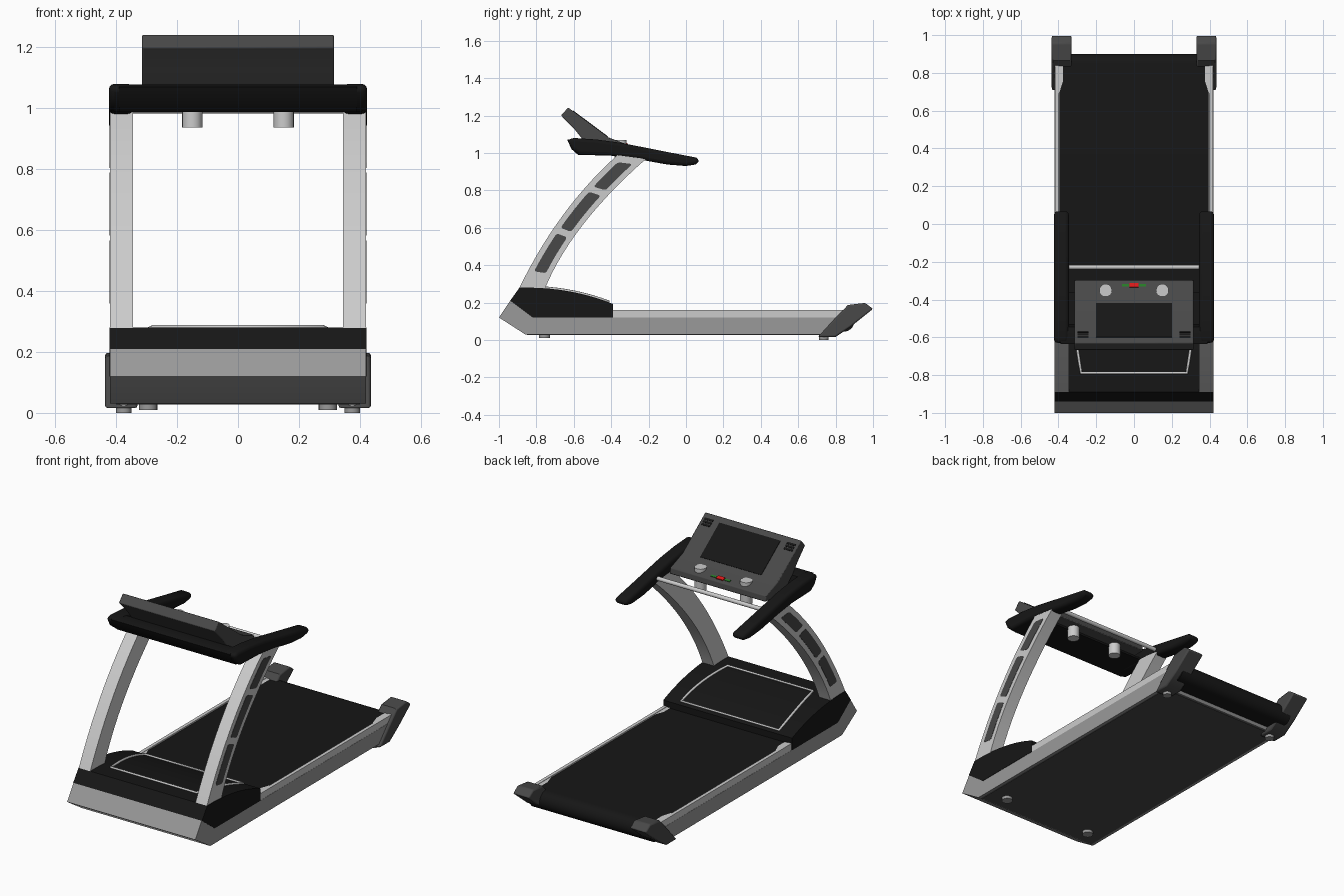
import bpy, bmesh, math
from mathutils import Vector, Matrix

if "Cube" in bpy.data.objects:
    bpy.data.objects.remove(bpy.data.objects["Cube"])


def mat(name, v, rgb=None):
    m = bpy.data.materials.new(name)
    m.diffuse_color = (*(rgb or (v, v, v)), 1)
    m.use_nodes = True
    m.node_tree.nodes["Principled BSDF"].inputs["Base Color"].default_value = m.diffuse_color
    return m


BLACK = mat("black", 0.008)
DARK = mat("dark_grey", 0.065)
FRAME = mat("frame_grey", 0.32)
SILVER = mat("silver", 0.6)
RED = mat("red", 0, (0.7, 0.01, 0.01))
GREEN = mat("green", 0, (0.02, 0.2, 0.02))


def finish(name, bm, material, mirror=False, bevel=0, segs=3):
    bmesh.ops.recalc_face_normals(bm, faces=bm.faces)
    me = bpy.data.meshes.new(name)
    bm.to_mesh(me)
    bm.free()
    me.materials.append(material)
    ob = bpy.data.objects.new(name, me)
    bpy.context.collection.objects.link(ob)
    bpy.context.view_layer.objects.active = ob
    ob.select_set(True)
    bpy.ops.object.shade_smooth_by_angle(angle=math.radians(35))
    ob.select_set(False)
    if bevel:
        b = ob.modifiers.new("Bevel", 'BEVEL')
        b.width, b.segments, b.limit_method = bevel, segs, 'ANGLE'
        b.angle_limit = math.radians(40)
    if mirror:
        ob.modifiers.new("Mirror", 'MIRROR')
    return ob


def prism(name, profile, x0, x1, material, **kw):
    """Extrude a (y, z) side profile from x0 to x1."""
    bm = bmesh.new()
    f = bm.faces.new([bm.verts.new((x0, y, z)) for y, z in profile])
    r = bmesh.ops.extrude_face_region(bm, geom=[f])
    vs = [v for v in r["geom"] if isinstance(v, bmesh.types.BMVert)]
    bmesh.ops.translate(bm, verts=vs, vec=(x1 - x0, 0, 0))
    return finish(name, bm, material, **kw)


def box(name, loc, size, material, tilt=0, **kw):
    bm = bmesh.new()
    m = Matrix.Translation(loc) @ Matrix.Rotation(tilt, 4, 'X') @ Matrix.Diagonal((*size, 1))
    bmesh.ops.create_cube(bm, size=1, matrix=m)
    return finish(name, bm, material, **kw)


def cyl(name, loc, r, depth, material, axis='Z', **kw):
    bm = bmesh.new()
    rot = Matrix.Rotation(math.pi / 2, 4, 'Y') if axis == 'X' else Matrix()
    bmesh.ops.create_cone(bm, cap_ends=True, segments=24, radius1=r, radius2=r,
                          depth=depth, matrix=Matrix.Translation(loc) @ rot)
    return finish(name, bm, material, **kw)


def bez(p, t):
    a, b, c = map(Vector, p)
    return (1 - t) ** 2 * a + 2 * t * (1 - t) * b + t * t * c


# base frame
prism("base_frame", [(-1, .12), (-.86, .03), (.76, .03), (.82, .12), (-.82, .12), (-.94, .21)],
      -.42, .42, FRAME)
box("bottom_pan", (0, -.05, .029), (.8, 1.6, .004), DARK)

# running belt with rounded rear roller
arc = [(.845 + .055 * math.cos(a), .1 + .055 * math.sin(a))
       for a in [math.radians(-90 + 15 * i) for i in range(13)]]
prism("running_belt", [(-.5, .045)] + arc + [(-.5, .155)], -.395, .395, BLACK)

# side rails and their tapered ends
box("side_rail", (.409, .22, .139), (.02, 1.25, .042), SILVER, mirror=True)
for n, y0, y1 in (("rear", .84, .68), ("front", -.4, -.26)):
    bm = bmesh.new()
    vs = [bm.verts.new(p) for p in ((.4, y0, .158), (.375, y0, .158), (.375, (y0 + y1) / 2, .158), (.4, y1, .158))]
    bm.faces.new(vs)
    finish("rail_trim_" + n, bm, SILVER, mirror=True)

# motor hood with curved top
top = [bez(((-.89, .28), (-.62, .285), (-.39, .192)), i / 10) for i in range(11)]
prism("motor_hood", [(-.94, .21)] + [tuple(p) for p in top] + [(-.39, .12), (-.82, .12)],
      -.422, .422, BLACK)

# bright outline that follows the hood
loop = [(.28 + .04 * math.sin(i / 8 * math.pi / 2), bez(((-.89, .28), (-.62, .285), (-.39, .192)), .19 + .76 * i / 8))
        for i in range(9)]
pts = [(x, p[0], p[1] + .003) for x, p in loop]
cu = bpy.data.curves.new("hood_trim", 'CURVE')
cu.dimensions = '3D'
cu.bevel_depth, cu.bevel_resolution = .007, 2
sp = cu.splines.new('POLY')
path = pts + [(-x, y, z) for x, y, z in reversed(pts)]
sp.points.add(len(path) - 1)
for q, p in zip(sp.points, path):
    q.co = (*p, 1)
sp.use_cyclic_u = True
cu.materials.append(SILVER)
bpy.context.collection.objects.link(bpy.data.objects.new("hood_trim", cu))

# rear end caps
prism("end_cap", [(.706, .016), (.80, .016), (.88, .07), (1, .166), (.957, .198), (.866, .187), (.81, .13)],
      .33, .436, DARK, mirror=True, bevel=.008, segs=2)

# feet
cyl("front_foot", (.295, -.757, .022), .03, .024, FRAME, mirror=True)
cyl("rear_foot", (.375, .737, .014), .025, .028, FRAME, mirror=True)

# curved uprights
LEFT = ((-.9, .26), (-.69, .70), (-.365, .99))
RIGHT = ((-.76, .26), (-.62, .615), (-.2, .98))
ts = [i / 14 for i in range(15)]
prism("upright", [tuple(bez(LEFT, t)) for t in ts] + [tuple(bez(RIGHT, t)) for t in reversed(ts)],
      .345, .42, SILVER, mirror=True)


def across(t, s):
    return bez(LEFT, t).lerp(bez(RIGHT, t), s)


# rounded dark inserts on the outer faces
for n, (t0, t1) in enumerate(((.13, .39), (.43, .70), (.74, .94))):
    span = [t0 + (t1 - t0) * i / 6 for i in range(7)]
    ring = [across(t, .25) for t in span] + [across(t, .76) for t in reversed(span)]
    # soften the four corners
    out = []
    for i, p in enumerate(ring):
        if i in (0, 6, 7, 13):
            a, b = ring[i - 1], ring[(i + 1) % 14]
            pa = p + (a - p).normalized() * .015
            pb = p + (b - p).normalized() * .015
            out += [tuple(bez((pa, p, pb), k / 4)) for k in range(5)]
        else:
            out.append(tuple(p))
    prism(f"upright_insert_{n + 1}", out, .415, .4215, DARK, mirror=True)

# handrail arms and front crossbar
prism("hand_arm", [(-.635, 1.07), (-.6, 1.08), (-.48, 1.072), (-.353, 1.055), (-.1, 1.005), (.055, .975),
                   (.075, .955), (.05, .938), (0, .93), (-.1, .938), (-.25, .965), (-.4, .985), (-.57, .99), (-.61, 1.02)],
      .344, .424, BLACK, mirror=True, bevel=.018)
prism("front_crossbar", [(-.635, 1.07), (-.6, 1.078), (-.545, 1.07), (-.53, .99), (-.575, .988), (-.612, 1.02)],
      -.39, .39, BLACK)
box("console_tray", (0, -.46, .994), (.7, .2, .012), BLACK)
cyl("grip_bar", (0, -.228, .995), .012, .7, SILVER, axis='X')

# console body
prism("console", [(-.63, 1.243), (-.415, 1.083), (-.3, 1.04), (-.295, 1.005), (-.47, .998), (-.555, 1.075),
                  (-.595, 1.125), (-.668, 1.2)], -.315, .315, DARK, bevel=.005, segs=2)
T = math.atan2(-.16, .215)


def on_face(y, lift=0):
    return 1.243 - (y + .63) * .16 / .215 + lift


# screen and speaker slats
box("screen", (0, -.51, on_face(-.51)), (.4, .225, .006), BLACK, tilt=T)
for i in range(3):
    y = -.6 + .014 * i
    box(f"speaker_slat_{i + 1}", (.27, y, on_face(y)), (.056, .012, .006), BLACK, tilt=T, mirror=True)

# cup holders and buttons on the lower shelf
cyl("cup_holder", (.15, -.35, 1.003), .033, .134, SILVER, mirror=True)
S = math.atan2(-.043, .115)
box("stop_button", (0, -.325, 1.05), (.045, .022, .012), RED, tilt=S)
box("green_button", (.045, -.325, 1.05), (.035, .012, .006), GREEN, tilt=S, mirror=True)
